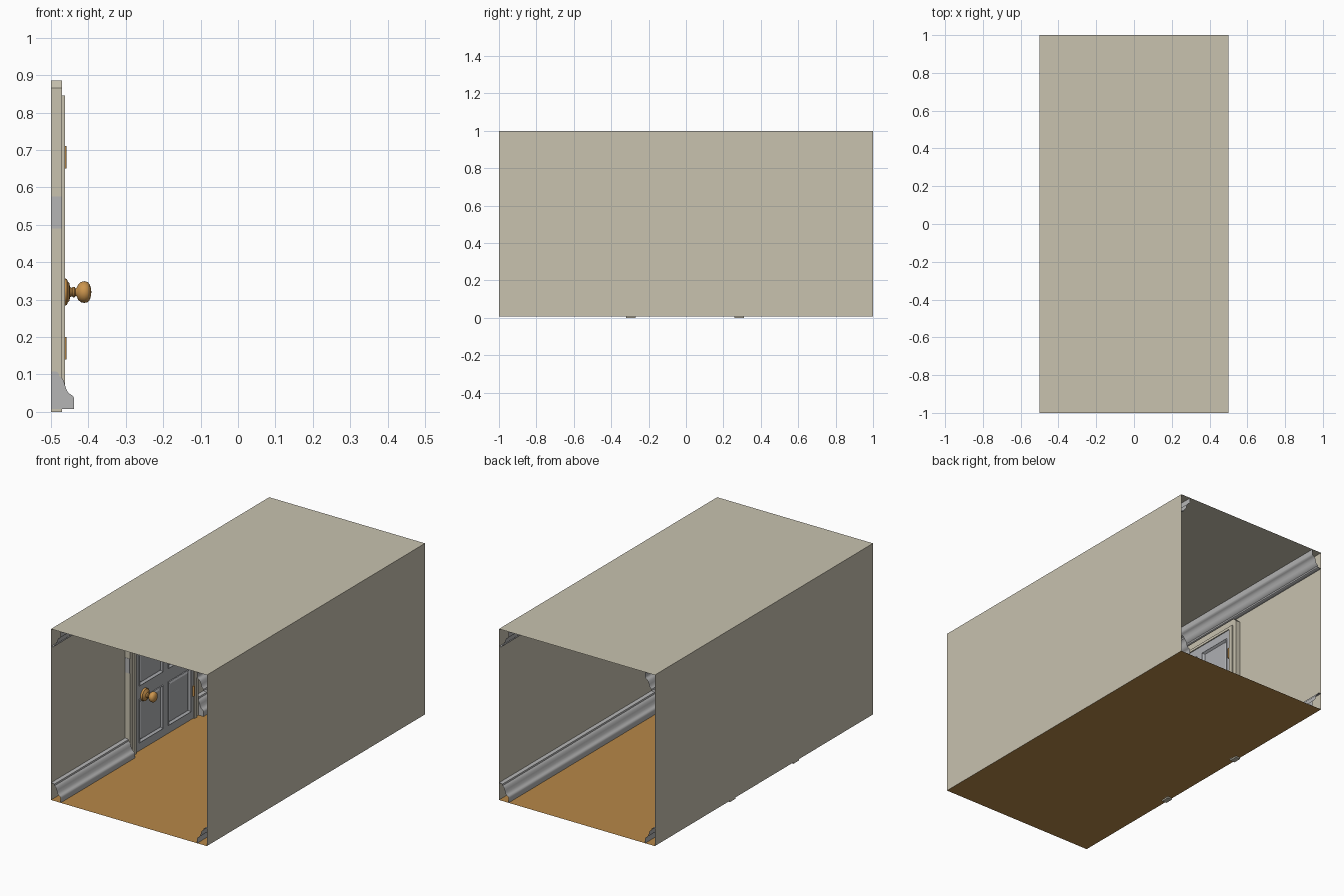
import bpy, bmesh, math
from mathutils import Vector

if "Cube" in bpy.data.objects:
    bpy.data.objects.remove(bpy.data.objects["Cube"])


def material(name, rgb):
    m = bpy.data.materials.new(name)
    m.diffuse_color = (*rgb, 1)
    m.use_nodes = True
    m.node_tree.nodes["Principled BSDF"].inputs["Base Color"].default_value = m.diffuse_color
    return m


BEIGE = material("beige paint", (0.58, 0.54, 0.43))
WOOD = material("floor wood", (0.47, 0.245, 0.065))
GREY = material("grey trim", (0.46, 0.46, 0.46))
DOOR = material("door grey", (0.42, 0.43, 0.45))
BRASS = material("brass", (0.60, 0.30, 0.075))


def finish(name, bm, mat, smooth=None):
    me = bpy.data.meshes.new(name)
    bm.to_mesh(me)
    bm.free()
    me.materials.append(mat)
    ob = bpy.data.objects.new(name, me)
    bpy.context.collection.objects.link(ob)
    if smooth:
        bpy.context.view_layer.objects.active = ob
        ob.select_set(True)
        bpy.ops.object.shade_smooth_by_angle(angle=math.radians(smooth))
        ob.select_set(False)
    return ob


def sheet(name, corners, mat):
    bm = bmesh.new()
    bm.faces.new([bm.verts.new(c) for c in corners])
    finish(name, bm, mat)


def slab(name, outline, x0, x1, mat):
    """Outline in (y, z), extruded along x."""
    bm = bmesh.new()
    f = bm.faces.new([bm.verts.new((x0, y, z)) for y, z in outline])
    r = bmesh.ops.extrude_face_region(bm, geom=[f])
    for v in r["geom"]:
        if isinstance(v, bmesh.types.BMVert):
            v.co.x = x1
    bmesh.ops.recalc_face_normals(bm, faces=bm.faces)
    finish(name, bm, mat)


# Room shell
F = 0.008
sheet("floor", [(-.5, -1, F), (.5, -1, F), (.5, 1, F), (-.5, 1, F)], WOOD)
sheet("ceiling", [(-.5, -1, 1), (-.5, 1, 1), (.5, 1, 1), (.5, -1, 1)], BEIGE)
sheet("left_wall", [(-.5, -1, F), (-.5, 1, F), (-.5, 1, 1), (-.5, -1, 1)], BEIGE)
sheet("right_wall", [(.5, 1, F), (.5, -1, F), (.5, -1, 1), (.5, 1, 1)], BEIGE)

# Moulding profile: distance from wall, distance from floor or ceiling
PROFILE = [(0, .1), (.014, .1), (.02, .096), (.022, .088), (.027, .084),
           (.034, .076), (.037, .064), (.042, .050), (.047, .042),
           (.053, .038), (.059, .034), (.062, .027), (.062, 0)]


def moulding(name, side, y0, y1, z0, up, caps=()):
    bm = bmesh.new()
    rows = [[bm.verts.new((side * (.5 - d), y, z0 + up * h)) for d, h in PROFILE]
            for y in (y0, y1)]
    for i in range(len(PROFILE) - 1):
        bm.faces.new((rows[0][i], rows[0][i + 1], rows[1][i + 1], rows[1][i]))
    # closed ends against the door frame
    for c in caps:
        corner = bm.verts.new((side * .5, (y0, y1)[c], z0))
        bm.faces.new(rows[c] + [corner])
    bmesh.ops.recalc_face_normals(bm, faces=bm.faces)
    if sum(f.normal.x * f.calc_area() for f in bm.faces) * side > 0:
        bmesh.ops.reverse_faces(bm, faces=bm.faces)
    finish(name, bm, GREY, 35)


moulding("right_baseboard", 1, -1, 1, F, 1)
moulding("left_baseboard_front", -1, -1, -.32, F, 1, (1,))
moulding("left_baseboard_back", -1, .31, 1, F, 1, (0,))
moulding("right_crown", 1, -1, 1, .999, -1)
moulding("left_crown", -1, -1, 1, .999, -1)

# Door frame with clipped top corners, and the stop bead in front of it
slab("door_frame", [(-.32, 0), (-.32, .865), (-.30, .885), (.29, .885), (.31, .865),
                    (.31, 0), (.26, 0), (.26, .83), (-.27, .83), (-.27, 0)],
     -.5, -.47, BEIGE)
slab("door_stop", [(-.295, F), (-.295, .845), (.285, .845), (.285, F),
                   (.26, F), (.26, .83), (-.27, .83), (-.27, F)], -.47, -.462, BEIGE)
# Thin plate on the outer side of the frame
slab("frame_plate", [(-.322, .49), (-.322, .575), (-.319, .575), (-.319, .49)],
     -.499, -.4705, GREY)

# Four-panel door leaf
ys = [-.27, -.24, -.02, .025, .235, .26]
zs = [.01, .055, .31, .385, .785, .83]
bm = bmesh.new()
grid = [[bm.verts.new((-.468, y, z)) for z in zs] for y in ys]
panels = []
for i in range(5):
    for j in range(5):
        f = bm.faces.new((grid[i][j], grid[i + 1][j], grid[i + 1][j + 1], grid[i][j + 1]))
        if i in (1, 3) and j in (1, 3):
            panels.append(f)
bm.normal_update()
for thick, depth in ((.005, .004), (.012, -.012), (.014, .005)):
    bmesh.ops.inset_individual(bm, faces=panels, thickness=thick, depth=depth)
finish("door_leaf", bm, DOOR)

# Door knob, turned around the x axis: (x, radius)
TURN = [(-.47, .036), (-.461, .036), (-.457, .034), (-.455, .028), (-.451, .024),
        (-.449, .014), (-.444, .011), (-.441, .014), (-.437, .014), (-.434, .010),
        (-.431, .012), (-.427, .021), (-.420, .027), (-.411, .029), (-.402, .027),
        (-.396, .020), (-.393, .010), (-.392, 0)]
bm = bmesh.new()
verts = [bm.verts.new((x, -.19, .32 + r)) for x, r in TURN]
edges = [bm.edges.new(p) for p in zip(verts, verts[1:])]
bmesh.ops.spin(bm, geom=verts + edges, cent=Vector((0, -.19, .32)), axis=(1, 0, 0),
               angle=2 * math.pi, steps=24)
bmesh.ops.remove_doubles(bm, verts=bm.verts, dist=1e-5)
bmesh.ops.recalc_face_normals(bm, faces=bm.faces)
finish("door_knob", bm, BRASS, 40)

# Hinges
for n, z in (("upper", .68), ("lower", .17)):
    bm = bmesh.new()
    bmesh.ops.create_cone(bm, cap_ends=True, segments=12, radius1=.006, radius2=.006, depth=.06)
    bmesh.ops.translate(bm, verts=bm.verts, vec=(-.464, .256, z))
    finish(n + "_hinge", bm, BRASS, 40)
